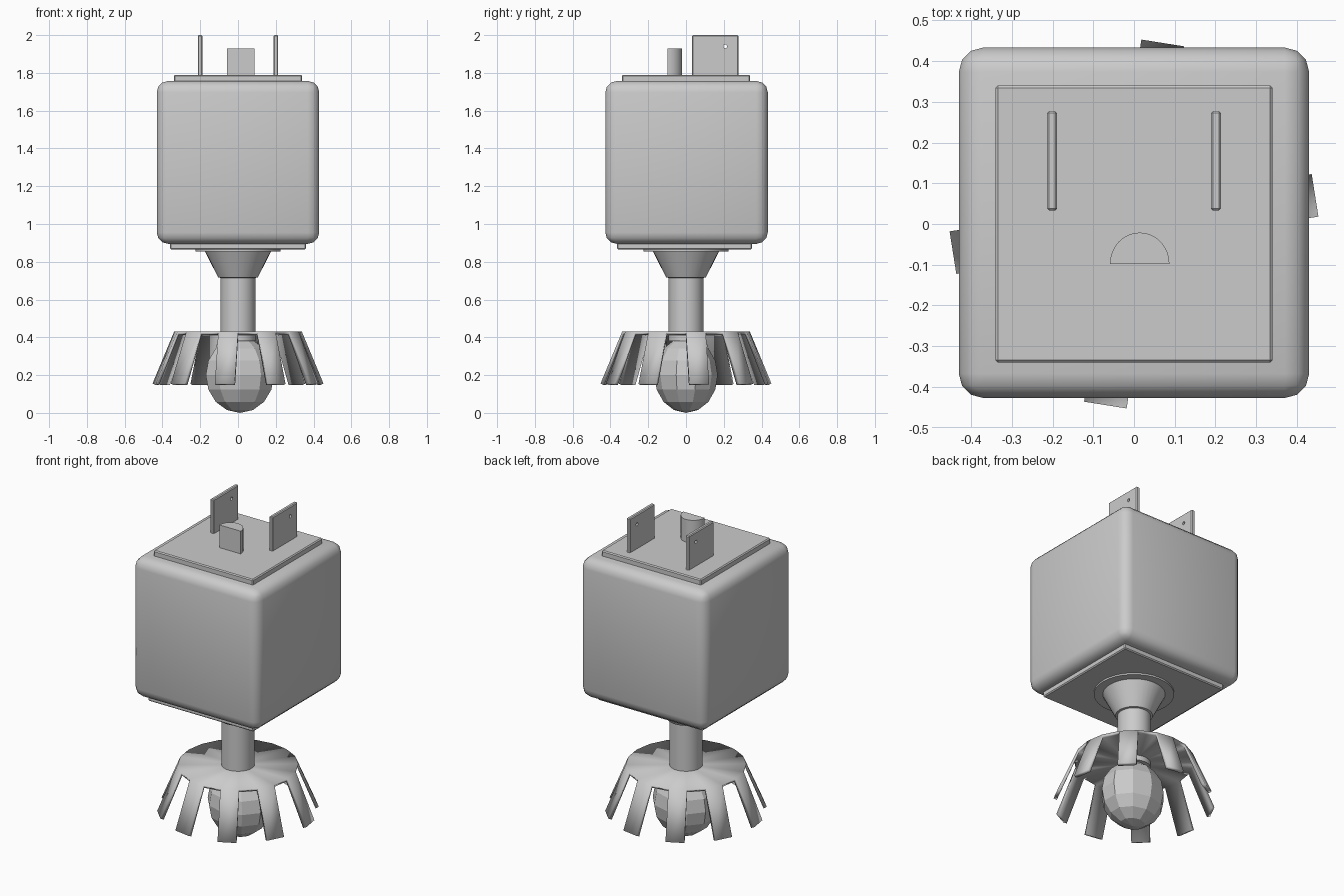
import bpy, bmesh
from math import pi, cos, sin, radians
from mathutils import Matrix, Vector

if "Cube" in bpy.data.objects:
    bpy.data.objects.remove(bpy.data.objects["Cube"])


def make(name, bm, smooth=None):
    bmesh.ops.recalc_face_normals(bm, faces=bm.faces)
    me = bpy.data.meshes.new(name)
    bm.to_mesh(me)
    bm.free()
    ob = bpy.data.objects.new(name, me)
    bpy.context.collection.objects.link(ob)
    if smooth:
        bpy.ops.object.select_all(action='DESELECT')
        ob.select_set(True)
        bpy.context.view_layer.objects.active = ob
        bpy.ops.object.shade_smooth_by_angle(angle=radians(smooth))
    return ob


def box(name, lo, hi, bevel, segments=1, smooth=None):
    lo, hi = Vector(lo), Vector(hi)
    bm = bmesh.new()
    bmesh.ops.create_cube(bm, size=1, matrix=Matrix.Translation((lo + hi) / 2)
                          @ Matrix.Diagonal((*(hi - lo), 1)))
    bmesh.ops.bevel(bm, geom=bm.edges[:], offset=bevel, segments=segments,
                    profile=0.5, affect='EDGES')
    return make(name, bm, smooth)


# rounded cube body with its top and bottom plates
box("body", (-.43, -.427, .895), (.43, .433, 1.757), .06, 3, 40)
box("top_plate", (-.34, -.34, 1.74), (.34, .34, 1.79), .006)
box("bottom_plate", (-.36, -.365, .865), (.36, .35, .91), .006)

# flat plug blades with a small hole
for side, label in ((-1, "left"), (1, "right")):
    x = side * .201
    prong = box(label + "_prong", (x - .012, .033, 1.77), (x + .012, .277, 2.0), .005)
    bm = bmesh.new()
    bmesh.ops.create_cone(bm, cap_ends=True, segments=12, radius1=.01, radius2=.01, depth=.2,
                          matrix=Matrix.Translation((x, .207, 1.94)) @ Matrix.Rotation(pi / 2, 4, 'Y'))
    cutter = make("hole_cutter", bm)
    cutter.hide_render = True
    mod = prong.modifiers.new("hole", 'BOOLEAN')
    mod.object, mod.solver = cutter, 'EXACT'
    bpy.context.view_layer.objects.active = prong
    bpy.ops.object.modifier_apply(modifier=mod.name)
    bpy.data.objects.remove(cutter)

# half-round earth pin
bm = bmesh.new()
base = bm.faces.new([bm.verts.new((.014 + .073 * cos(pi * i / 16), -.098 + .077 * sin(pi * i / 16), 1.77))
                     for i in range(17)])
ext = bmesh.ops.extrude_face_region(bm, geom=[base], use_keep_orig=True)
bmesh.ops.translate(bm, vec=(0, 0, .16),
                    verts=[g for g in ext["geom"] if isinstance(g, bmesh.types.BMVert)])
make("earth_pin", bm, 35)

# turned neck: flange, tapered collar and stem
profile = [(0, .875), (.225, .875), (.225, .855), (.175, .855), (.105, .717),
           (.093, .715), (.093, .38), (0, .38)]
bm = bmesh.new()
pts = [bm.verts.new((r, 0, z)) for r, z in profile]
edges = [bm.edges.new(p) for p in zip(pts, pts[1:])]
bmesh.ops.spin(bm, geom=pts + edges, cent=(0, 0, 0), axis=(0, 0, 1), angle=2 * pi, steps=32)
bmesh.ops.remove_doubles(bm, verts=bm.verts, dist=.0005)
make("neck", bm, 35)

# skirt: 20-sided disc, every other edge carries a splayed strip
bm = bmesh.new()
centre = bm.verts.new((0, 0, .43))
rim = [bm.verts.new((.338 * cos(radians(18 * i)), .338 * sin(radians(18 * i)), .43)) for i in range(20)]
for i in range(20):
    a, b = rim[i], rim[(i + 1) % 20]
    bm.faces.new((centre, a, b))
    if i % 2 == 0:
        mid = radians(18 * i + 9)
        push = Vector((.116 * cos(mid), .116 * sin(mid), -.275))
        bm.faces.new((b, a, bm.verts.new(a.co + push), bm.verts.new(b.co + push)))
skirt = make("skirt", bm, 30)
if skirt.data.polygons[0].normal.z < 0:
    skirt.data.flip_normals()
mod = skirt.modifiers.new("thickness", 'SOLIDIFY')
mod.thickness, mod.offset = .02, -1

# faceted bulb
bm = bmesh.new()
bmesh.ops.create_uvsphere(bm, u_segments=10, v_segments=8, radius=1,
                          matrix=Matrix.Translation((.01, 0, .2)) @ Matrix.Diagonal((.19, .168, .2, 1)))
make("bulb", bm)
